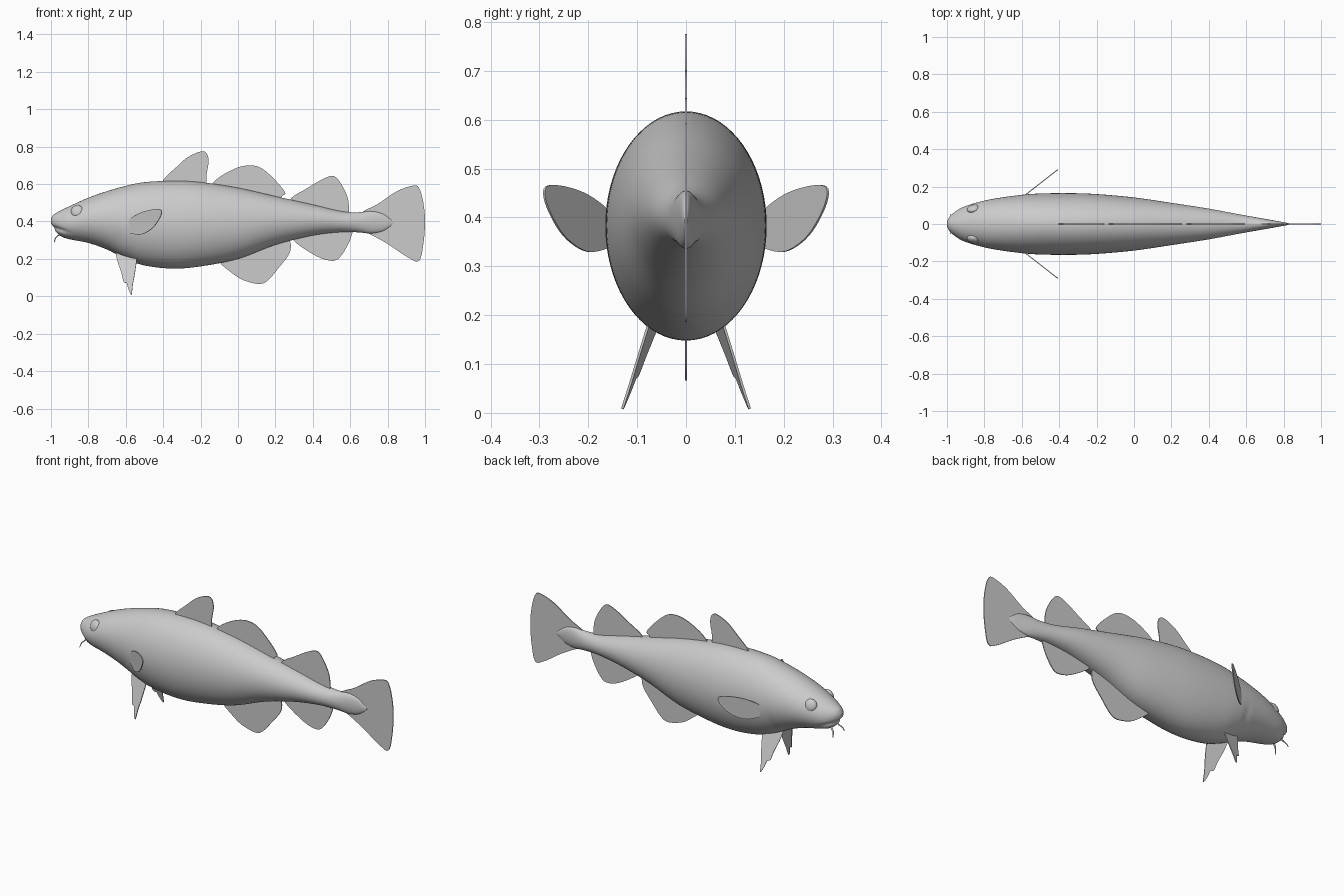
import bpy, bmesh, math
from mathutils import Vector

cube = bpy.data.objects.get("Cube")
if cube:
    bpy.data.objects.remove(cube, do_unlink=True)

grey = bpy.data.materials.new("plain_grey")
grey.use_nodes = True
grey.diffuse_color = (0.6, 0.6, 0.6, 1)
grey.node_tree.nodes["Principled BSDF"].inputs["Base Color"].default_value = (0.6, 0.6, 0.6, 1)


def spline(points, steps):
    """Smooth open curve through points of any dimension."""
    result = []
    last = len(points) - 1
    for i in range(last):
        a, b, c, d = (Vector(points[min(max(i + k, 0), last)]) for k in (-1, 0, 1, 2))
        for s in range(steps):
            t = s / steps
            result.append(b + (c - a) * (t / 2) + (a * 2 - b * 5 + c * 4 - d) * (t * t / 2)
                          + (b * 3 - a - c * 3 + d) * (t ** 3 / 2))
    result.append(Vector(points[last]))
    return result


def finish(name, bm):
    bmesh.ops.recalc_face_normals(bm, faces=bm.faces)
    mesh = bpy.data.meshes.new(name)
    bm.to_mesh(mesh)
    bm.free()
    mesh.materials.append(grey)
    obj = bpy.data.objects.new(name, mesh)
    bpy.context.collection.objects.link(obj)
    bpy.ops.object.select_all(action='DESELECT')
    obj.select_set(True)
    bpy.context.view_layer.objects.active = obj
    bpy.ops.object.shade_smooth_by_angle(angle=math.radians(40))
    return obj


def bell(value, width):
    return math.exp(-(value / width) ** 2)


def loft(bm, rings):
    """Skin a row of vertex rings and close both ends."""
    n = len(rings[0])
    for a, b in zip(rings, rings[1:]):
        for i in range(n):
            j = (i + 1) % n
            bm.faces.new((a[i], a[j], b[j], b[i]))
    bm.faces.new(rings[0])
    bm.faces.new(rings[-1])


def make_body():
    # Stations along the fish: x, back height, belly height, half width
    stations = [
        (-1, .415, .39, .012), (-.985, .437, .36, .04), (-.95, .458, .323, .07),
        (-.9, .482, .305, .096), (-.8, .527, .285, .125), (-.7, .562, .25, .143),
        (-.6, .59, .2, .156), (-.5, .61, .165, .163), (-.35, .617, .148, .165),
        (-.2, .61, .16, .16), (0, .58, .2, .142), (.2, .535, .275, .113),
        (.4, .49, .325, .082), (.55, .455, .343, .054), (.64, .449, .342, .038),
        (.71, .455, .336, .026), (.77, .443, .347, .015), (.81, .417, .37, .008),
        (.83, .4, .385, .003)]
    bm = bmesh.new()
    rings = []
    sides = 72
    for x, top, bottom, width in spline(stations, 6):
        ring = []
        for i in range(sides):
            angle = math.tau * i / sides
            up, out = math.sin(angle), math.cos(angle)
            z = (top + bottom) / 2 + up * (top - bottom) / 2
            # Mouth slit, and the crease behind the gill cover
            mouth = bell(z - (.365 - (x + .98) * .3), .01) * bell(x + .98, .06)
            gill = bell(x + .64 - .6 * (z - .3) ** 2, .02) * bell(z - .29, .07)
            scale = 1 - .14 * mouth - .04 * gill
            ring.append(bm.verts.new((x + .008 * mouth, out * width * scale, z)))
        rings.append(ring)
    loft(bm, rings)
    finish("body", bm)


def make_fin(name, outline, place=lambda x, z: (x, 0, z), thickness=.005):
    """Thin plate whose outline is drawn in side view, then set in space."""
    bm = bmesh.new()
    verts = [bm.verts.new(place(p.x, p.y)) for p in spline(outline, 5)]
    face = bm.faces.new(verts)
    face.normal_update()
    offset = face.normal * thickness
    bmesh.ops.triangulate(bm, faces=[face])
    bmesh.ops.translate(bm, verts=bm.verts, vec=-offset / 2)
    extruded = bmesh.ops.extrude_face_region(bm, geom=bm.faces[:])["geom"]
    moved = [g for g in extruded if isinstance(g, bmesh.types.BMVert)]
    bmesh.ops.translate(bm, verts=moved, vec=offset)
    finish(name, bm)


def make_eye(name, side):
    bm = bmesh.new()
    bmesh.ops.create_uvsphere(bm, u_segments=32, v_segments=16, radius=.034)
    eye = finish(name, bm)
    eye.scale = (1, 1, .55)
    eye.location = (-.86, side * .082, .455)
    eye.rotation_euler = Vector((-.25, side, .4)).to_track_quat('Z', 'Y').to_euler()


def make_barbel(name, side):
    path = spline([(-.94, side * .025, .345), (-.962, side * .032, .325),
                   (-.976, side * .042, .31), (-.982, side * .052, .288)], 5)
    bm = bmesh.new()
    rings = []
    for i, p in enumerate(path):
        radius = .007 * (1 - .75 * i / (len(path) - 1))
        rings.append([bm.verts.new(p + Vector((math.cos(a), math.sin(a), 0)) * radius)
                      for a in (math.tau * k / 10 for k in range(10))])
    loft(bm, rings)
    finish(name, bm)


make_body()

# Fins along the back, belly and tail
make_fin("front_dorsal_fin", [(-.41, .6), (-.39, .635), (-.33, .69), (-.27, .743), (-.2, .774),
                              (-.168, .765), (-.157, .72), (-.168, .65), (-.17, .58)])
make_fin("middle_dorsal_fin", [(-.14, .58), (-.13, .61), (-.08, .65), (0, .689), (.07, .7), (.13, .682),
                               (.2, .62), (.252, .555), (.235, .535), (.23, .5)])
make_fin("rear_dorsal_fin", [(.27, .49), (.29, .53), (.36, .572), (.45, .625), (.512, .643),
                             (.555, .595), (.588, .52), (.595, .43)])
make_fin("front_anal_fin", [(-.11, .21), (-.09, .172), (-.05, .138), (.02, .09), (.11, .066), (.16, .085),
                            (.22, .155), (.27, .22), (.283, .27), (.27, .32)])
make_fin("rear_anal_fin", [(.28, .33), (.3, .295), (.36, .25), (.44, .205), (.51, .19), (.55, .215),
                           (.595, .29), (.62, .37)])
make_fin("tail_fin", [(.64, .43), (.68, .46), (.75, .495), (.85, .562), (.94, .592), (.97, .575),
                      (.991, .5), (1, .4), (.991, .28), (.968, .19), (.91, .207), (.8, .28),
                      (.7, .335), (.64, .36)])

# Paired parts on both sides of the head and chest
pectoral = [(-.6, .37), (-.58, .41), (-.52, .447), (-.45, .465), (-.41, .46), (-.417, .42),
            (-.46, .362), (-.52, .33), (-.575, .337), (-.6, .37)]
pelvic = [(-.655, .24), (-.645, .19), (-.622, .12), (-.612, .078), (-.595, .07), (-.588, .045),
          (-.57, .008), (-.563, .06), (-.552, .12), (-.542, .19), (-.54, .23)]
for label, side in (("left", 1), ("right", -1)):
    make_fin(label + "_pectoral_fin", pectoral[:-1],
             lambda x, z: (x, side * (.16 + (x + .575) * .78), z))
    make_fin(label + "_pelvic_fin", pelvic,
             lambda x, z: (x, side * (.13 - z * .34 + (x + .585) * .2), z))
    make_eye(label + "_eye", side)
    make_barbel(label + "_barbel", side)
